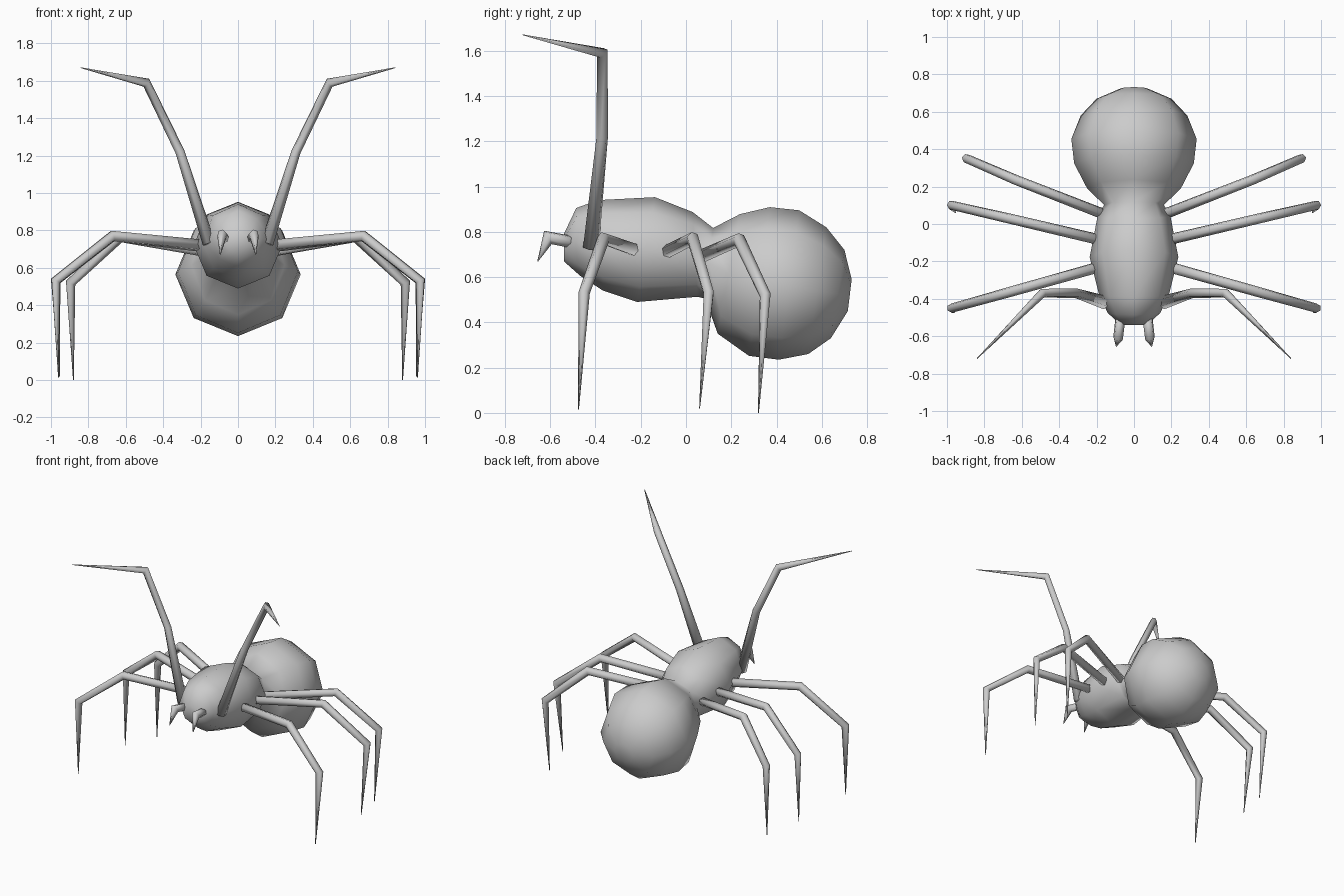
import bpy, math
from mathutils import Vector

if "Cube" in bpy.data.objects:
    bpy.data.objects.remove(bpy.data.objects["Cube"])


def make_object(name, verts, faces, mirror=False):
    mesh = bpy.data.meshes.new(name)
    mesh.from_pydata(verts, [], faces)
    mesh.polygons.foreach_set("use_smooth", [True] * len(mesh.polygons))
    ob = bpy.data.objects.new(name, mesh)
    bpy.context.collection.objects.link(ob)
    if mirror:
        ob.modifiers.new("mirror", 'MIRROR').use_mirror_merge = False
    return ob


def bridge(rings, n):
    """Quads between consecutive rings, plus both end caps."""
    faces = [tuple(range(n))[::-1], tuple(range((rings - 1) * n, rings * n))]
    for r in range(rings - 1):
        for i in range(n):
            j = (i + 1) % n
            faces.append((r * n + i, r * n + j, r * n + n + j, r * n + n + i))
    return faces


def limb(name, points, radii, n=6):
    """Tapered, mitred tube along a jointed path, mirrored across x."""
    pts = [Vector(p) for p in points]
    dirs = [(b - a).normalized() for a, b in zip(pts, pts[1:])]
    u = dirs[0].orthogonal().normalized()
    v = dirs[0].cross(u)
    offs = [u * math.cos(2 * math.pi * i / n) + v * math.sin(2 * math.pi * i / n)
            for i in range(n)]
    verts = []
    for k, (p, r) in enumerate(zip(pts, radii)):
        din = dirs[max(k - 1, 0)]
        dout = dirs[min(k, len(dirs) - 1)]
        b = (din + dout).normalized()
        verts += [p + (o - din * (o.dot(b) / din.dot(b))) * r for o in offs]
        turn = din.rotation_difference(dout)
        offs = [turn @ o for o in offs]
    return make_object(name, verts, bridge(len(pts), n), mirror=True)


# Body: eight-sided rings given as top (y, z), bottom (y, z), half width
body_rings = [
    (-.54, .79, -.54, .67, .07),
    (-.485, .905, -.467, .605, .14),
    (-.39, .94, -.366, .54, .187),
    (-.137, .953, -.216, .49, .237),
    (.03, .887, .05, .513, .195),
    (.12, .817, .085, .505, .16),
    (.238, .878, .14, .35, .25),
    (.37, .909, .278, .252, .32),
    (.50, .895, .41, .235, .335),
    (.62, .82, .54, .26, .285),
    (.70, .72, .64, .33, .20),
    (.732, .59, .715, .45, .075),
]
verts = []
for yt, zt, yb, zb, w in body_rings:
    for i in range(8):
        a = 2 * math.pi * i / 8
        t = (1 - math.cos(a)) / 2
        verts.append((w * math.sin(a), yt + (yb - yt) * t, zt + (zb - zt) * t))
make_object("body", verts, bridge(len(body_rings), 8))

# Raised front legs
limb("raised_front_leg",
     [(.155, -.42, .73), (.31, -.37, 1.22), (.49, -.37, 1.59), (.84, -.72, 1.67)],
     [.036, .026, .024, .002])

# Three pairs of standing legs
leg_radii = [.030, .028, .025, .002]
limb("second_leg",
     [(.17, -.225, .72), (.67, -.365, .77), (.975, -.45, .53), (.96, -.475, .015)], leg_radii)
limb("third_leg",
     [(.16, -.09, .71), (.67, .03, .77), (.975, .10, .53), (.955, .06, .02)], leg_radii)
limb("rear_leg",
     [(.13, .04, .68), (.63, .235, .765), (.895, .35, .52), (.88, .32, 0)], leg_radii)

# Hooked fangs
limb("fang",
     [(.07, -.48, .75), (.085, -.61, .775), (.095, -.655, .67)],
     [.028, .027, .002])
